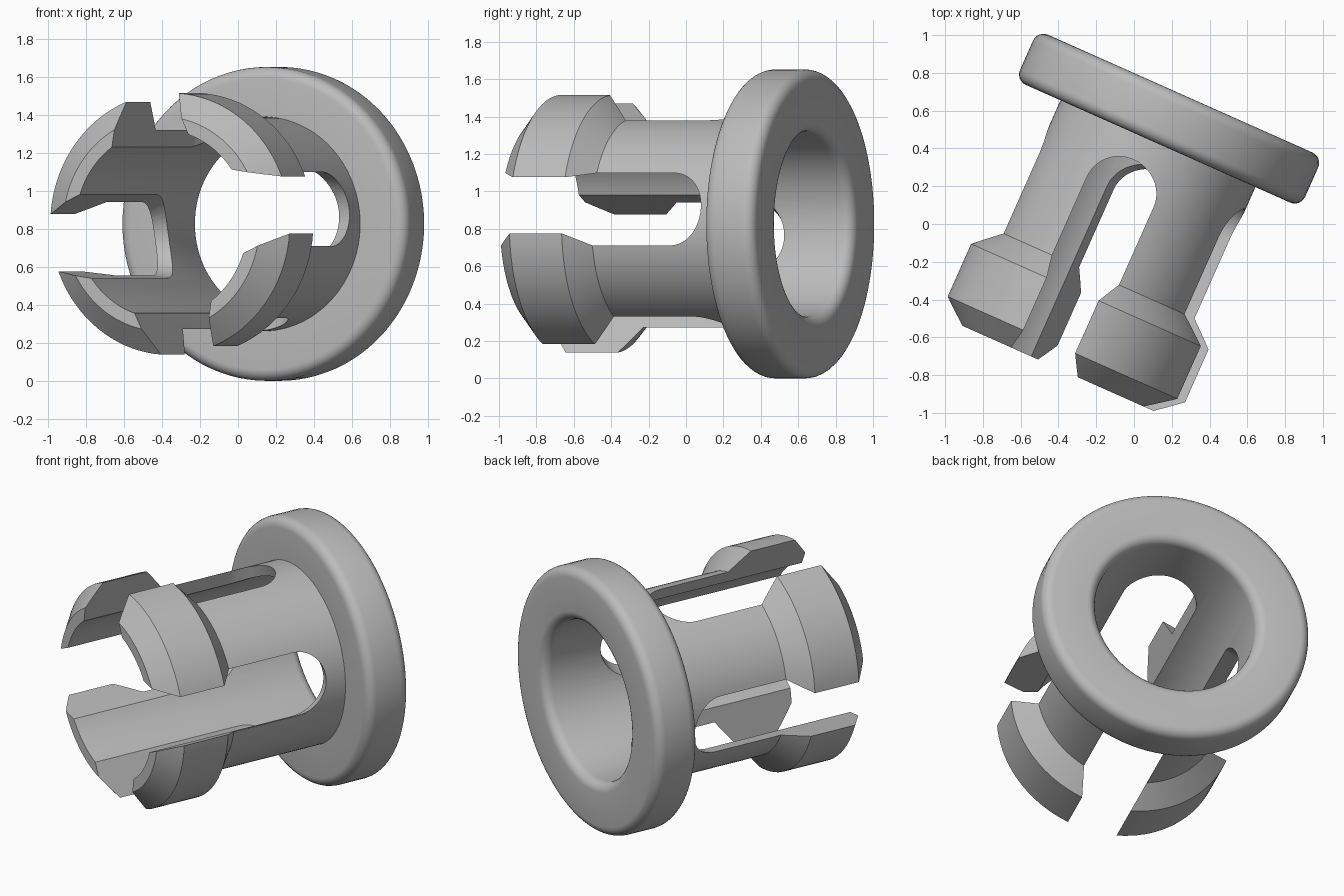
import bpy, bmesh, math
from mathutils import Matrix, Vector

cube = bpy.data.objects.get("Cube")
if cube:
    bpy.data.objects.remove(cube, do_unlink=True)

# One flat grey material
grey = bpy.data.materials.new("plain_grey")
grey.use_nodes = True
colour = (0.5, 0.5, 0.5, 1)
grey.diffuse_color = colour
grey.node_tree.nodes["Principled BSDF"].inputs["Base Color"].default_value = colour

TUBE_IN, TUBE_OUT, BARB, FLANGE = 0.495, 0.565, 0.69, 0.826
TIP, FRONT, BACK = -0.862, 0.44, 0.73
FILLET = 0.06
STEPS = 96


def make_object(name, bm):
    bmesh.ops.recalc_face_normals(bm, faces=bm.faces)
    mesh = bpy.data.meshes.new(name)
    bm.to_mesh(mesh)
    bm.free()
    mesh.materials.append(grey)
    obj = bpy.data.objects.new(name, mesh)
    bpy.context.collection.objects.link(obj)
    return obj


def fillet(r, z, start, size=FILLET, n=6):
    """Quarter circle around (r, z), turning anticlockwise from start degrees."""
    angles = [math.radians(start + 90 * i / n) for i in range(n + 1)]
    return [(r + size * math.cos(a), z + size * math.sin(a)) for a in angles]


def lathe(name, profile):
    bm = bmesh.new()
    verts = [bm.verts.new((r, 0, z)) for r, z in profile]
    edges = [bm.edges.new((verts[i - 1], verts[i])) for i in range(len(verts))]
    bmesh.ops.spin(bm, geom=verts + edges, cent=(0, 0, 0), axis=(0, 0, 1),
                   angle=math.tau, steps=STEPS, use_duplicate=False)
    bmesh.ops.remove_doubles(bm, verts=bm.verts, dist=0.0001)
    return make_object(name, bm)


def slot_cutter(angle):
    """Round-ended slot that narrows outwards."""
    bm = bmesh.new()
    loops = []
    for r, half in ((0.35, 0.251), (0.8, 0.113)):
        outline = [(half, -1.2)]
        for i in range(25):
            a = math.pi * i / 24
            outline.append((half * math.cos(a), 0.125 + half * math.sin(a)))
        outline.append((-half, -1.2))
        loops.append([bm.verts.new((r, t, z)) for t, z in outline])
        bm.faces.new(loops[-1])
    inner, outer = loops
    for i in range(len(inner)):
        bm.faces.new((inner[i - 1], inner[i], outer[i], outer[i - 1]))
    bm.transform(Matrix.Rotation(angle, 4, "Z"))
    return make_object("slot_cutter", bm)


# Flanged tube with barbed tip, turned from one profile
profile = [(TUBE_IN, TIP), (TUBE_OUT, TIP), (BARB, -0.752), (BARB, -0.447),
           (TUBE_OUT, -0.327), (TUBE_OUT, FRONT)]
profile += fillet(FLANGE - FILLET, FRONT + FILLET, -90)
profile += fillet(FLANGE - FILLET, BACK - FILLET, 0)
profile += fillet(TUBE_IN + FILLET, BACK - FILLET, 90)
bushing = lathe("snap_bushing", profile)

# Four slots split the tube into flexible legs
cutters = [slot_cutter(math.radians(90 * k - 8.5)) for k in range(4)]
for cutter in cutters:
    cutter.hide_render = True
    mod = bushing.modifiers.new("slot", "BOOLEAN")
    mod.operation = "DIFFERENCE"
    mod.solver = "EXACT"
    mod.object = cutter
graph = bpy.context.evaluated_depsgraph_get()
cut_mesh = bpy.data.meshes.new_from_object(bushing.evaluated_get(graph))
bushing.modifiers.clear()
bushing.data = cut_mesh
for cutter in cutters:
    bpy.data.objects.remove(cutter, do_unlink=True)

# Lay the axis level and turn it to its resting direction
turn = math.radians(24)
side = Vector((math.cos(turn), -math.sin(turn), 0))
axis = Vector((math.sin(turn), math.cos(turn), 0))
frame = Matrix((side, (0, 0, -1), axis)).transposed().to_4x4()
frame.translation = side * -0.057 + Vector((0, 0, FLANGE))
bushing.data.transform(frame)

# Smooth round surfaces, crisp edges
bpy.ops.object.select_all(action="DESELECT")
bushing.select_set(True)
bpy.context.view_layer.objects.active = bushing
bpy.ops.object.shade_smooth_by_angle(angle=math.radians(25))
